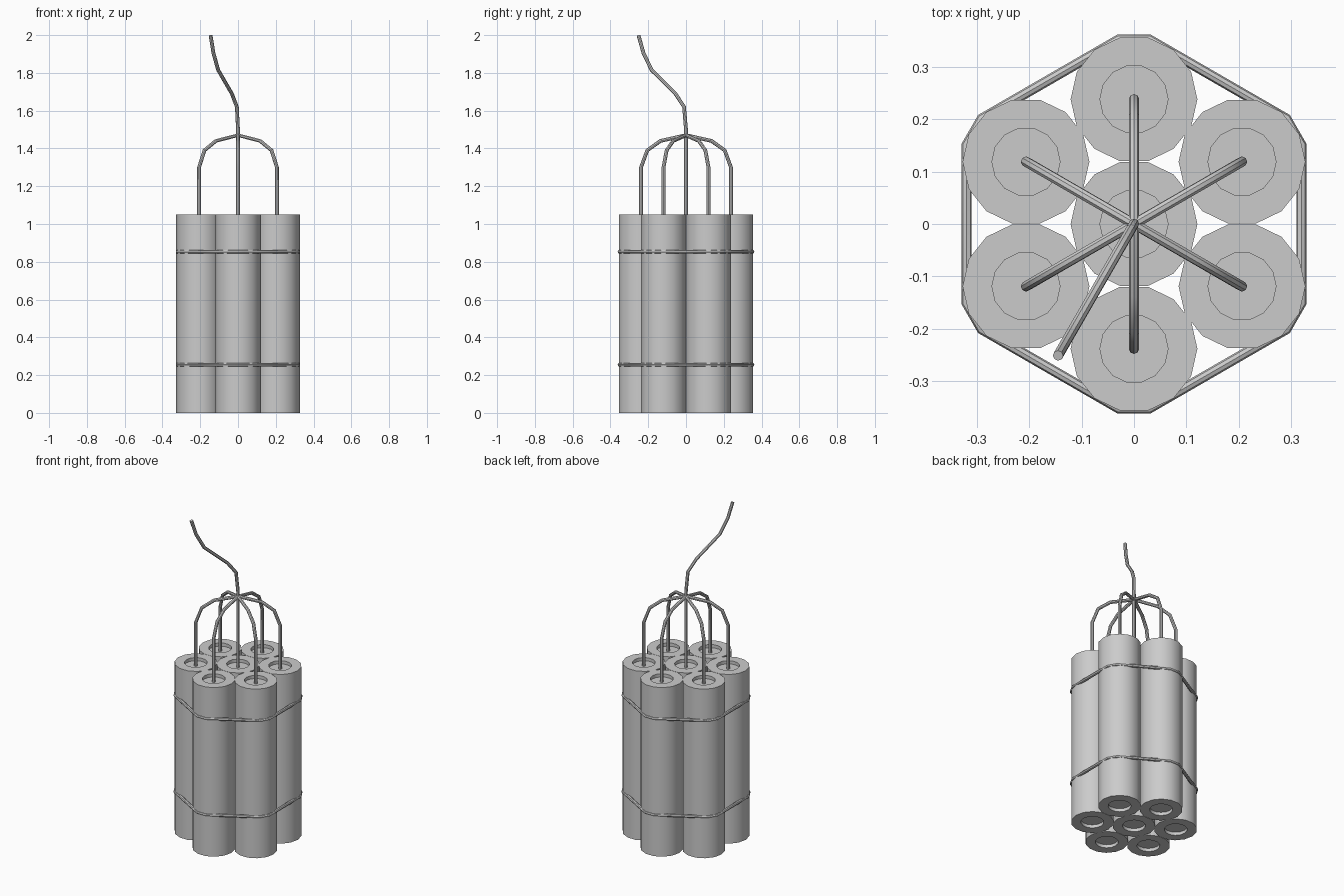
import bpy, bmesh
from math import sin, cos, pi, radians

if "Cube" in bpy.data.objects:
    bpy.data.objects.remove(bpy.data.objects["Cube"])

SIDES = 14
RING = 0.238            # distance of outer sticks from the centre
TOP, RECESS = 1.05, 0.02


def smooth(ob):
    bpy.ops.object.select_all(action='DESELECT')
    ob.select_set(True)
    bpy.context.view_layer.objects.active = ob
    bpy.ops.object.shade_smooth_by_angle(angle=radians(35))


def stick(name, x, y):
    """Cylinder with a round recess in both ends, turned from a profile."""
    profile = [(0.065, RECESS), (0.065, 0), (0.121, 0),
               (0.121, TOP), (0.065, TOP), (0.065, TOP - RECESS)]
    bm = bmesh.new()
    rings = [[bm.verts.new((r * cos(2 * pi * i / SIDES), r * sin(2 * pi * i / SIDES), z))
              for i in range(SIDES)] for r, z in profile]
    for a, b in zip(rings, rings[1:]):
        for i in range(SIDES):
            j = (i + 1) % SIDES
            bm.faces.new((a[i], a[j], b[j], b[i]))
    bm.faces.new(rings[0][::-1])
    bm.faces.new(rings[-1])
    bmesh.ops.recalc_face_normals(bm, faces=bm.faces)
    me = bpy.data.meshes.new(name)
    bm.to_mesh(me)
    bm.free()
    ob = bpy.data.objects.new(name, me)
    ob.location = (x, y, 0)
    bpy.context.collection.objects.link(ob)
    smooth(ob)


def cord(name, points, radius=0.01, closed=False):
    """Thin round cord along a path, converted to a mesh."""
    cu = bpy.data.curves.new(name, 'CURVE')
    cu.dimensions = '3D'
    cu.bevel_depth = radius
    cu.bevel_resolution = 2
    cu.use_fill_caps = True
    sp = cu.splines.new('POLY')
    sp.points.add(len(points) - 1)
    for p, co in zip(sp.points, points):
        p.co = (*co, 1)
    sp.use_cyclic_u = closed
    ob = bpy.data.objects.new(name, cu)
    bpy.context.collection.objects.link(ob)
    bpy.ops.object.select_all(action='DESELECT')
    ob.select_set(True)
    bpy.context.view_layer.objects.active = ob
    bpy.ops.object.convert(target='MESH')
    smooth(bpy.context.view_layer.objects.active)


# Sticks and the short fuses of the outer six
stick("centre_stick", 0, 0)
arch = [(RING, TOP - RECESS), (RING, 1.30), (0.205, 1.39), (0.135, 1.44), (0, 1.47)]
for k in range(6):
    a = radians(30 + 60 * k)
    stick(f"outer_stick_{k + 1}", RING * cos(a), RING * sin(a))
    cord(f"outer_fuse_{k + 1}", [(d * cos(a), d * sin(a), z) for d, z in arch])

# Long main fuse rising from the centre and bending to the front left
bend = [(0, TOP - RECESS), (0, 1.50), (0.012, 1.62), (0.065, 1.69),
        (0.21, 1.815), (0.26, 1.905), (0.29, 1.998)]
cord("main_fuse", [(-0.5 * d, -0.866 * d, z) for d, z in bend])

# Two bands: hexagons with cut corners wrapped round the bundle
for name, z in (("lower_band", 0.255), ("upper_band", 0.853)):
    path = []
    for k in range(6):
        a = radians(30 + 60 * k)
        for s in (-0.029, 0.029):
            path.append((0.352 * cos(a) - s * sin(a), 0.352 * sin(a) + s * cos(a), z))
    cord(name, path, closed=True)
